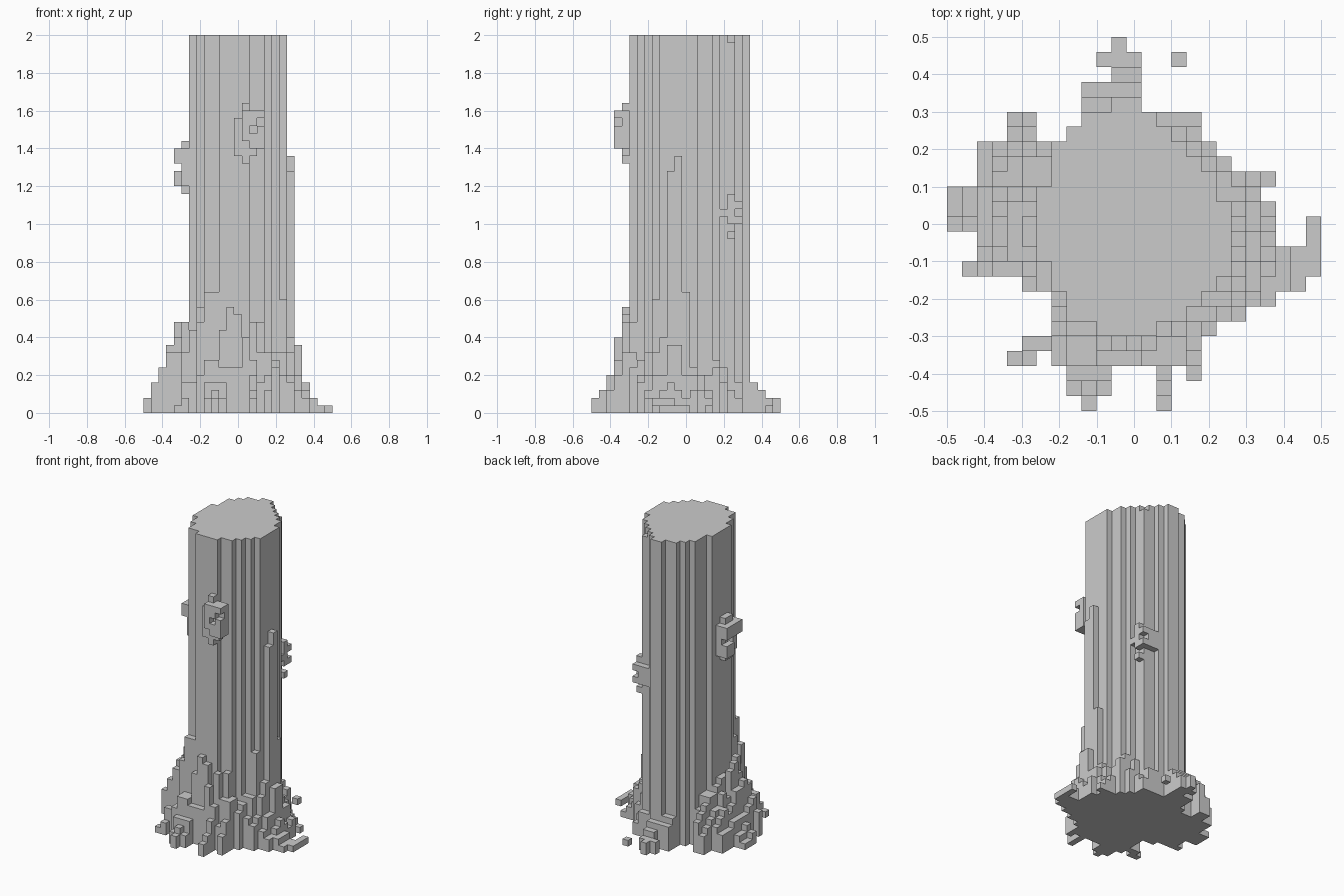
import bpy, bmesh, random
from mathutils import Vector

cube = bpy.data.objects.get("Cube")
if cube:
    bpy.data.objects.remove(cube, do_unlink=True)

CELL = 0.04
TOP = 50
rng = random.Random(4)

bark = bpy.data.materials.new("bark_grey")
bark.use_nodes = True
GREY = (0.6, 0.6, 0.6, 1)
bark.diffuse_color = GREY
bark.node_tree.nodes["Principled BSDF"].inputs["Base Color"].default_value = GREY


def box(cols, rows, layers):
    """All blocks in half-open ranges of column, row (from the back) and layer."""
    return {(i, j, k) for i in range(*cols) for j in range(*rows) for k in range(*layers)}


def plan(*rectangles):
    """Ground cells covered by rectangles of columns and rows."""
    return {(i, j) for a, b, c, d in rectangles for i in range(a, b) for j in range(c, d)}


def column(i, j, tall):
    return box((i, i + 1), (j, j + 1), (0, tall))


# Trunk: overlapping rectangles make the stepped round section
trunk_plan = plan((6, 19, 11, 15), (6, 18, 10, 15), (7, 19, 11, 16), (7, 18, 9, 17),
                  (8, 17, 8, 18), (7, 17, 8, 17), (7, 16, 7, 17), (8, 15, 6, 19),
                  (8, 16, 8, 19), (9, 14, 5, 19), (11, 13, 4, 19), (10, 14, 5, 20))
trunk = {(i, j, k) for i, j in trunk_plan for k in range(TOP)}

# Root footprints on each side
left_plan = plan((0, 7, 10, 13), (1, 7, 15, 16), (2, 7, 7, 15), (5, 7, 16, 17), (4, 6, 5, 7))
right_plan = plan((18, 21, 10, 11), (19, 22, 11, 14), (18, 22, 9, 10), (17, 19, 8, 9),
                  (16, 18, 7, 8), (14, 17, 5, 7), (19, 25, 14, 16), (24, 25, 12, 14),
                  (18, 24, 16, 17), (17, 22, 17, 18), (16, 20, 18, 19))
front_plan = plan((7, 17, 19, 22), (14, 18, 19, 20), (7, 8, 17, 20), (5, 7, 20, 21),
                  (4, 6, 21, 22), (8, 11, 22, 24), (9, 10, 24, 25), (14, 15, 22, 25),
                  (16, 17, 22, 23))
back_plan = plan((9, 13, 3, 5), (11, 13, 1, 3), (10, 11, 1, 2), (11, 12, 0, 1))


def flare(cells, peak, fall, curve, rough):
    """Uneven root columns that drop away from the trunk and towards the back."""
    blocks = set()
    for i, j in sorted(cells - trunk_plan):
        gap = min((Vector((i, j)) - Vector(cell)).length for cell in trunk_plan)
        lean = min(1, 0.2 + j / 16)
        tall = peak * lean * fall ** ((gap - 1) ** curve)
        tall *= 1 + rng.uniform(-rough, rough / 2)
        blocks |= column(i, j, max(1, round(tall)))
    return blocks


roots = flare(left_plan, 12, 0.88, 1.6, 0.3) | flare(right_plan, 9, 0.6, 1, 0.3)
roots |= flare(front_plan, 12, 0.7, 1.2, 0.35) | flare(back_plan, 11, 0.9, 1, 0)
roots |= column(15, 1, 1)

# Tall bark ridges that climb the trunk
ridges = set()
for i, j, tall in ((19, 13, 34), (19, 14, 32), (19, 12, 16), (18, 16, 15), (15, 6, 49),
                   (8, 19, 16), (9, 19, 16), (7, 17, 14), (11, 20, 14), (12, 20, 13),
                   (10, 20, 11), (20, 13, 9), (20, 14, 9)):
    ridges |= column(i, j, tall)
roots -= ridges

# Branch knots: a raised ring with a hollow centre
front_knot = box((12, 16), (20, 21), (34, 39)) | box((13, 14), (20, 21), (33, 41))
front_knot |= box((14, 16), (20, 21), (38, 40)) | box((13, 16), (21, 22), (35, 40))
front_knot -= {(14, 21, 37), (15, 20, 34), (15, 21, 38), (13, 21, 35)}

side_knot = box((5, 6), (11, 15), (30, 35)) | box((5, 6), (12, 14), (29, 36))
side_knot -= box((5, 6), (12, 14), (31, 33))
side_knot |= box((4, 5), (11, 15), (33, 35)) | box((4, 5), (11, 13), (30, 32))

back_knot = box((16, 17), (6, 7), (25, 29)) | box((14, 17), (5, 6), (25, 28))
back_knot |= {(16, 6, 23), (16, 7, 26)}
back_knot -= {(16, 5, 26)}

parts = {"trunk": trunk, "roots": roots, "bark_ridges": ridges, "front_knot": front_knot,
         "side_knot": side_knot, "back_knot": back_knot}
solid = set().union(*parts.values())


def build(name, blocks):
    """Make a mesh from the exposed sides of a set of blocks."""
    bm = bmesh.new()
    for i, j, k in sorted(blocks):
        centre = Vector((i - 12, 12 - j, k + 0.5)) * CELL
        for axis in range(3):
            for sign in (-1, 1):
                n = Vector((0, 0, 0))
                n[axis] = sign
                if (i + int(n.x), j - int(n.y), k + int(n.z)) in solid:
                    continue
                u = Vector((0, 0, 0))
                u[(axis + 1) % 3] = 1
                v = n.cross(u)
                corners = (-u - v, u - v, u + v, v - u)
                bm.faces.new([bm.verts.new(centre + (n + c) * CELL / 2) for c in corners])
    bmesh.ops.remove_doubles(bm, verts=bm.verts, dist=0.001)
    mesh = bpy.data.meshes.new(name)
    bm.to_mesh(mesh)
    bm.free()
    mesh.materials.append(bark)
    bpy.context.collection.objects.link(bpy.data.objects.new(name, mesh))


for part_name, part_blocks in parts.items():
    build(part_name, part_blocks)
